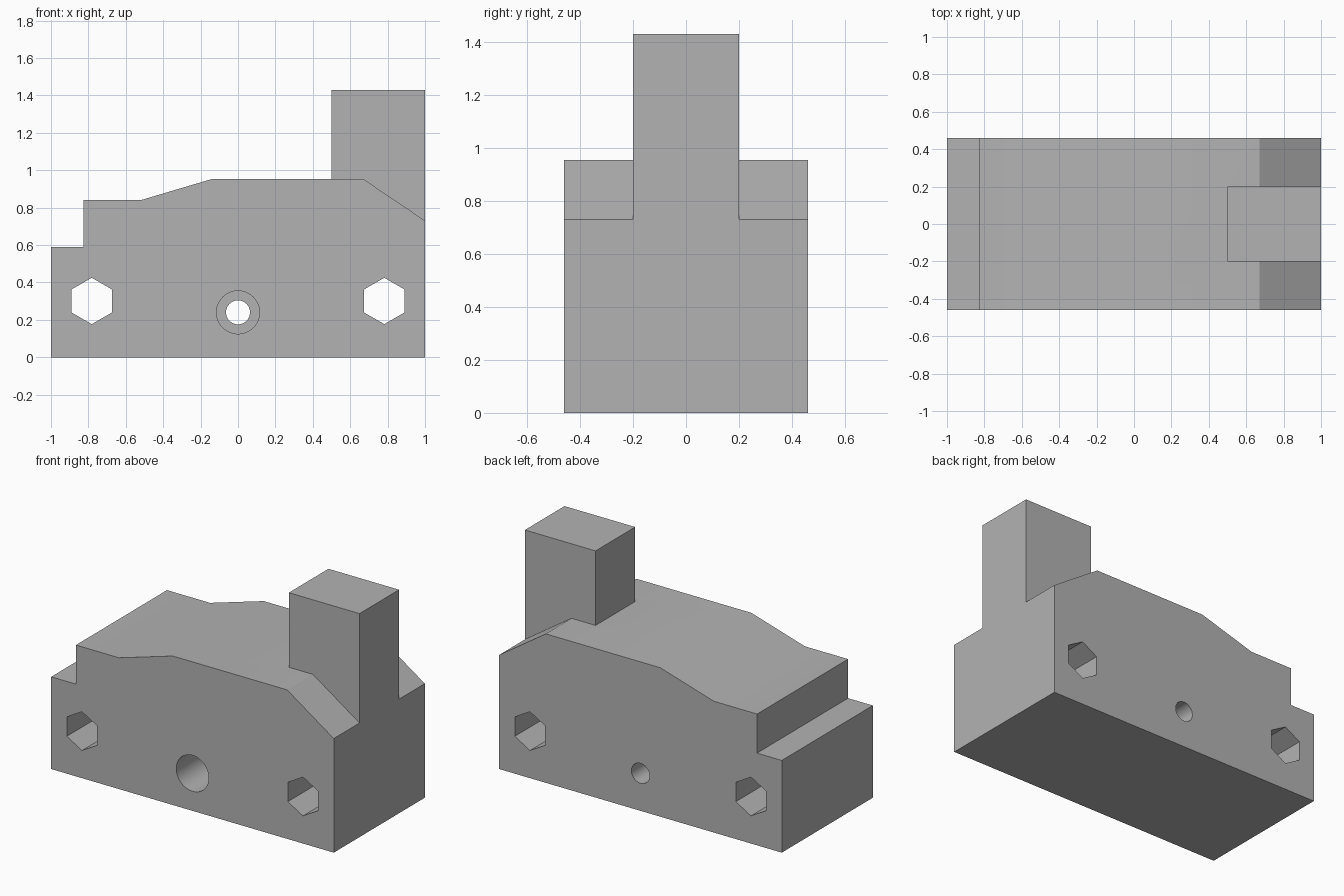
import bpy
import math

if "Cube" in bpy.data.objects:
    bpy.data.objects.remove(bpy.data.objects["Cube"], do_unlink=True)

HALF_DEPTH = 0.46

grey = bpy.data.materials.new("plain grey")
grey.use_nodes = True
colour = (0.45, 0.45, 0.45, 1)
grey.diffuse_color = colour
grey.node_tree.nodes["Principled BSDF"].inputs["Base Color"].default_value = colour


def prism(name, outline, y0, y1):
    """Extrude an x-z outline from y0 to y1."""
    n = len(outline)
    verts = [(x, y, z) for y in (y0, y1) for x, z in outline]
    faces = [tuple(range(n)), tuple(reversed(range(n, 2 * n)))]
    faces += [(i, i + n, (i + 1) % n + n, (i + 1) % n) for i in range(n)]
    mesh = bpy.data.meshes.new(name)
    mesh.from_pydata(verts, [], faces)
    mesh.materials.append(grey)
    obj = bpy.data.objects.new(name, mesh)
    bpy.context.collection.objects.link(obj)
    return obj


def ring(cx, cz, radius, sides):
    """Regular outline with a corner at the top."""
    angles = [math.pi / 2 + math.tau * i / sides for i in range(sides)]
    return [(cx + radius * math.cos(a), cz + radius * math.sin(a)) for a in angles]


def combine(target, tool, operation):
    mod = target.modifiers.new(tool.name, "BOOLEAN")
    mod.operation = operation
    mod.solver = "EXACT"
    mod.object = tool
    bpy.context.view_layer.objects.active = target
    bpy.ops.object.modifier_apply(modifier=mod.name)
    bpy.data.objects.remove(tool, do_unlink=True)


# Stepped main block
profile = [(-1, 0), (1, 0), (1, 0.73), (0.67, 0.953), (-0.14, 0.953),
           (-0.52, 0.84), (-0.825, 0.84), (-0.825, 0.59), (-1, 0.59)]
body = prism("block_body", profile, -HALF_DEPTH, HALF_DEPTH)

# Upright post, flush with the end of the block
post = prism("upright_post", [(0.5, 0.4), (1, 0.4), (1, 1.43), (0.5, 1.43)], -0.2, 0.2)
combine(body, post, "UNION")

# Hexagonal through holes at both ends
for side, x in (("left", 0.782), ("right", -0.782)):
    hole = prism(side + "_hex_hole", ring(x, 0.301, 0.124, 6), -0.6, 0.6)
    combine(body, hole, "DIFFERENCE")

# Round through hole with a wider bore from the front
combine(body, prism("centre_hole", ring(0, 0.24, 0.064, 48), -0.6, 0.6), "DIFFERENCE")
combine(body, prism("front_bore", ring(0, 0.24, 0.115, 48), -0.6, 0.0), "DIFFERENCE")

# Soft shading across the shallow bends and round bores
bpy.ops.object.select_all(action="DESELECT")
body.select_set(True)
bpy.context.view_layer.objects.active = body
bpy.ops.object.shade_smooth_by_angle(angle=math.radians(30))
